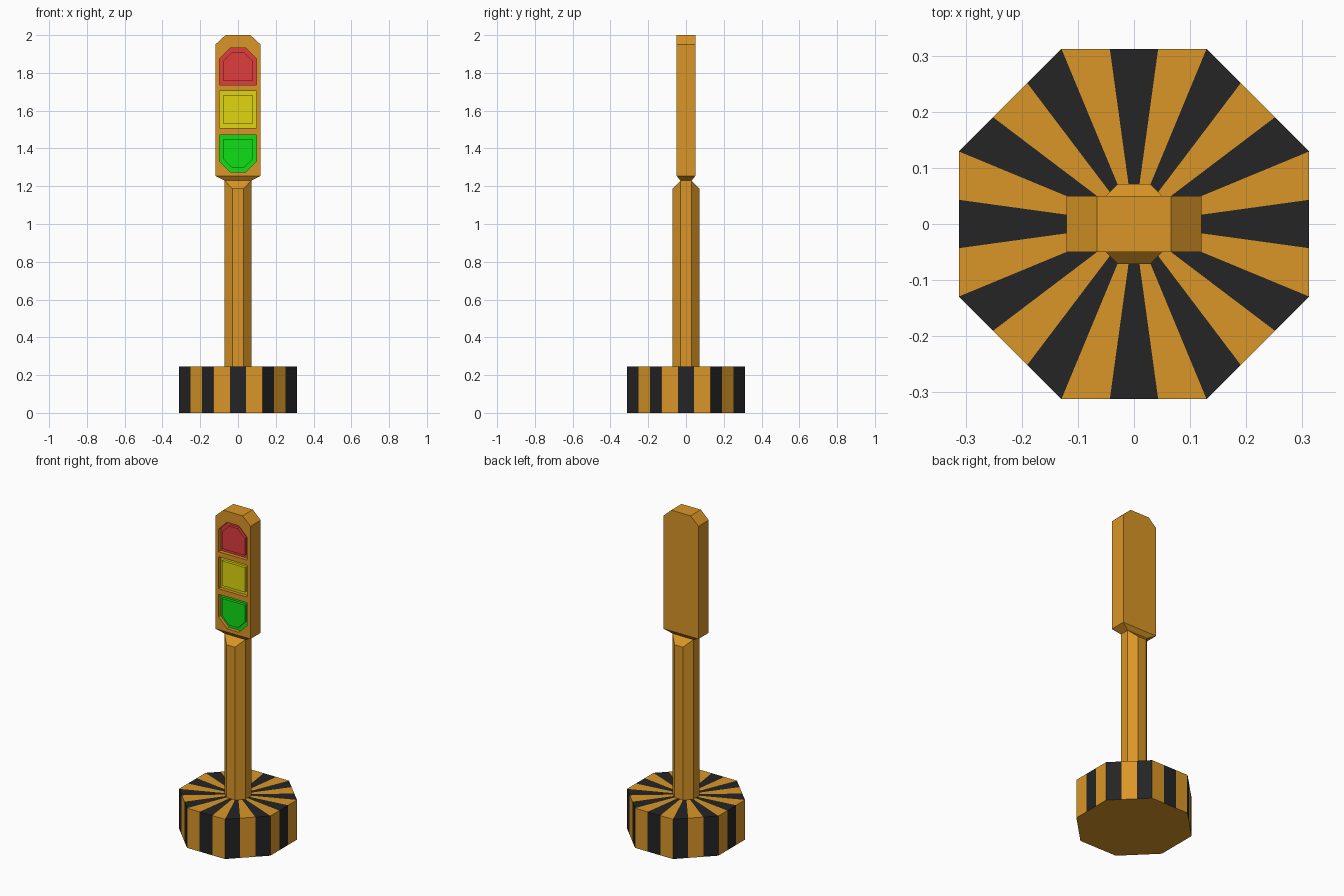
import bpy, bmesh, math
from mathutils import Vector

cube = bpy.data.objects.get("Cube")
if cube:
    bpy.data.objects.remove(cube, do_unlink=True)


def material(name, rgb):
    m = bpy.data.materials.new(name)
    m.use_nodes = True
    m.diffuse_color = (*rgb, 1)
    m.node_tree.nodes["Principled BSDF"].inputs["Base Color"].default_value = (*rgb, 1)
    return m


ORANGE = material("amber_orange", (0.70, 0.305, 0.02))
BLACK = material("stripe_black", (0.018, 0.018, 0.018))
RED = material("lamp_red", (0.737, 0.048, 0.048))
YELLOW = material("lamp_yellow", (0.737, 0.672, 0.005))
GREEN = material("lamp_green", (0.005, 0.737, 0.008))


def finish(name, bm, *mats):
    bmesh.ops.recalc_face_normals(bm, faces=bm.faces)
    mesh = bpy.data.meshes.new(name)
    bm.to_mesh(mesh)
    bm.free()
    for m in mats:
        mesh.materials.append(m)
    ob = bpy.data.objects.new(name, mesh)
    bpy.context.collection.objects.link(ob)
    return ob


def hull(name, points, mat):
    """Convex solid around the points, with flat areas merged."""
    bm = bmesh.new()
    for p in points:
        bm.verts.new(p)
    bmesh.ops.convex_hull(bm, input=bm.verts)
    bmesh.ops.dissolve_limit(bm, angle_limit=0.01, verts=bm.verts, edges=bm.edges)
    return finish(name, bm, mat)


def prism(name, outline, y0, y1, mat):
    return hull(name, [(x, y, z) for x, z in outline for y in (y0, y1)], mat)


def octagon(apothem):
    r = apothem / math.cos(math.pi / 8)
    return [Vector((r * math.cos(a), r * math.sin(a)))
            for a in (math.pi / 8 + i * math.pi / 4 for i in range(8))]


# striped base: each side split in three, colours alternating all round
BASE_TOP = 0.245
corners = octagon(0.312)
rim = [corners[i].lerp(corners[(i + 1) % 8], t / 3) for i in range(8) for t in range(3)]
bm = bmesh.new()
low = [bm.verts.new((p.x, p.y, 0)) for p in rim]
high = [bm.verts.new((p.x, p.y, BASE_TOP)) for p in rim]
hub = bm.verts.new((0, 0, BASE_TOP))
bm.faces.new(low)
for i in range(len(rim)):
    j = (i + 1) % len(rim)
    for verts in ((low[i], low[j], high[j], high[i]), (high[i], high[j], hub)):
        bm.faces.new(verts).material_index = 1 if i % 2 == 0 else 0
# stripe phase: the middle third of the sides facing x and y is black
for f in bm.faces:
    c = f.calc_center_median()
    if len(f.verts) <= 4:
        k = round(math.atan2(c.y, c.x) / (math.pi / 4)) % 8
        a = abs((math.atan2(c.y, c.x) - k * math.pi / 4 + math.pi) % (2 * math.pi) - math.pi)
        middle = a < 0.08
        f.material_index = int(middle == (k % 2 == 0))
finish("striped_base", bm, ORANGE, BLACK)

# pole: its front and back slope in to a narrow neck
NECK = 1.23
pole = []
for p in octagon(0.071):
    top = NECK if abs(p.x) > abs(p.y) else NECK - 0.042
    pole += [(p.x, p.y, BASE_TOP), (p.x, p.y, top)]
hull("pole", pole, ORANGE)

# signal head with chamfered top and tapered underside
head_points = [(s * x, t * y, z) for s in (-1, 1) for t in (-1, 1)
               for x, y, z in ((0.071, 0.03, NECK), (0.12, 0.05, 1.255),
                               (0.12, 0.05, 1.95), (0.066, 0.05, 2.0))]
head = hull("signal_head", head_points, ORANGE)


def lamp_outline(z0, z1, half, cut, side):
    """Square, or with the two upper (side=1) or lower (side=-1) corners cut."""
    if side == 0:
        return [(x, z) for x in (-half, half) for z in (z0, z1)]
    end, flat = (z1, z0) if side > 0 else (z0, z1)
    return [(s * x, z) for s in (-1, 1)
            for x, z in ((half, flat), (half, end - side * cut), (half - cut, end))]


# lamps: recess cut in the head, coloured floor and raised pane
FRONT, DEPTH = -0.05, 0.025
for name, z0, z1, side, mat in (("red", 1.735, 1.932, 1, RED),
                                ("yellow", 1.507, 1.704, 0, YELLOW),
                                ("green", 1.275, 1.472, -1, GREEN)):
    outer = lamp_outline(z0, z1, 0.098, 0.058, side)
    inner = lamp_outline(z0 + 0.022, z1 - 0.022, 0.078, 0.048, side)
    cutter = prism("recess_cutter", outer, FRONT - 0.05, FRONT + DEPTH, ORANGE)
    cutter.hide_render = True
    mod = head.modifiers.new("recess", 'BOOLEAN')
    mod.operation, mod.solver, mod.object = 'DIFFERENCE', 'EXACT', cutter
    bpy.context.view_layer.objects.active = head
    bpy.ops.object.modifier_apply(modifier=mod.name)
    bpy.data.objects.remove(cutter, do_unlink=True)
    prism(name + "_lamp_floor", outer, FRONT + DEPTH - 0.003, FRONT + DEPTH, mat)
    prism(name + "_lamp_pane", inner, FRONT + 0.005, FRONT + DEPTH, mat)
